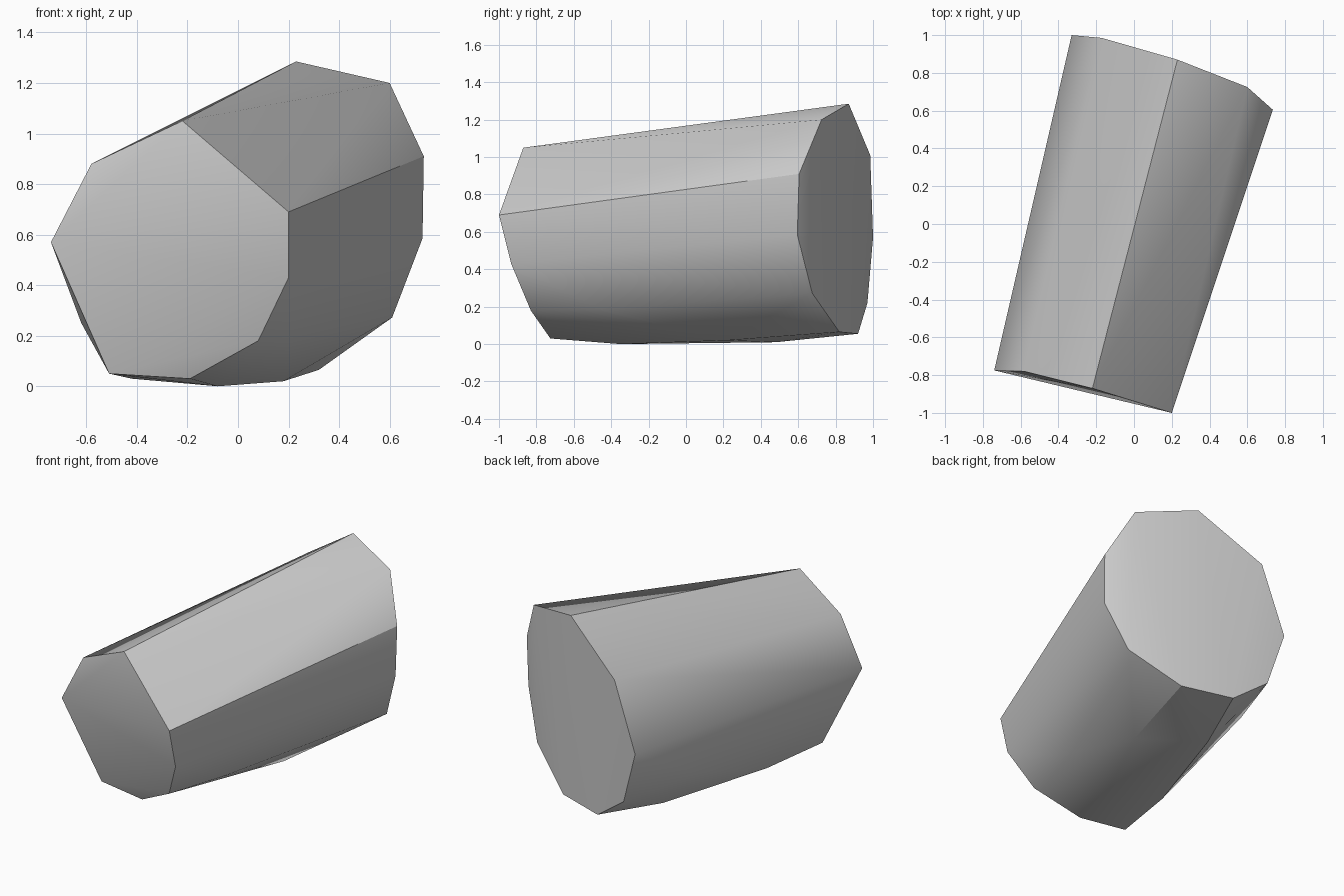
import bpy
import bmesh
import math

default_cube = bpy.data.objects.get("Cube")
if default_cube:
    bpy.data.objects.remove(default_cube, do_unlink=True)


def make_material(name, colour):
    material = bpy.data.materials.new(name)
    material.diffuse_color = colour
    material.use_nodes = True
    shader = material.node_tree.nodes["Principled BSDF"]
    shader.inputs["Base Color"].default_value = colour
    return material


def hull_object(name, points, material, sharp_angle):
    """Wrap a faceted convex skin around the given corner points."""
    mesh = bpy.data.meshes.new(name)
    bm = bmesh.new()
    for point in points:
        bm.verts.new(point)
    result = bmesh.ops.convex_hull(bm, input=bm.verts[:])
    unused = [v for v in bm.verts if not v.link_faces]
    bmesh.ops.delete(bm, geom=unused, context="VERTS")
    bmesh.ops.recalc_face_normals(bm, faces=bm.faces[:])
    bm.to_mesh(mesh)
    bm.free()
    mesh.materials.append(material)
    obj = bpy.data.objects.new(name, mesh)
    bpy.context.collection.objects.link(obj)
    bpy.ops.object.select_all(action="DESELECT")
    obj.select_set(True)
    bpy.context.view_layer.objects.active = obj
    bpy.ops.object.shade_smooth_by_angle(angle=math.radians(sharp_angle))
    return obj


# Narrow front end, clockwise from the top
front_ring = [
    (-.22, -.87, 1.05), (.2, -1, .69), (.2, -.935, .43), (.08, -.83, .18),
    (-.19, -.725, .03), (-.51, -.69, .05), (-.74, -.775, .57), (-.58, -.78, .88),
]

# Wide back end, clockwise from the top
back_ring = [
    (.23, .87, 1.285), (.6, .725, 1.2), (.735, .605, .91), (.73, .595, .585),
    (.61, .675, .272), (.32, .82, .065), (0, .92, .055), (-.225, .97, .22),
    (-.33, 1, .57), (-.17, .985, 1.01),
]

# Slight swelling of the underside between the two ends
belly = [
    (.21, -.45, .185), (.18, .22, .02), (-.08, -.35, 0), (-.17, .48, .01),
    (-.42, -.24, .03), (-.62, -.45, .25), (-.43, .48, .275),
]

stone_grey = make_material("stone grey", (.6, .6, .6, 1))
hull_object("stone_block", front_ring + back_ring + belly, stone_grey, 30)
